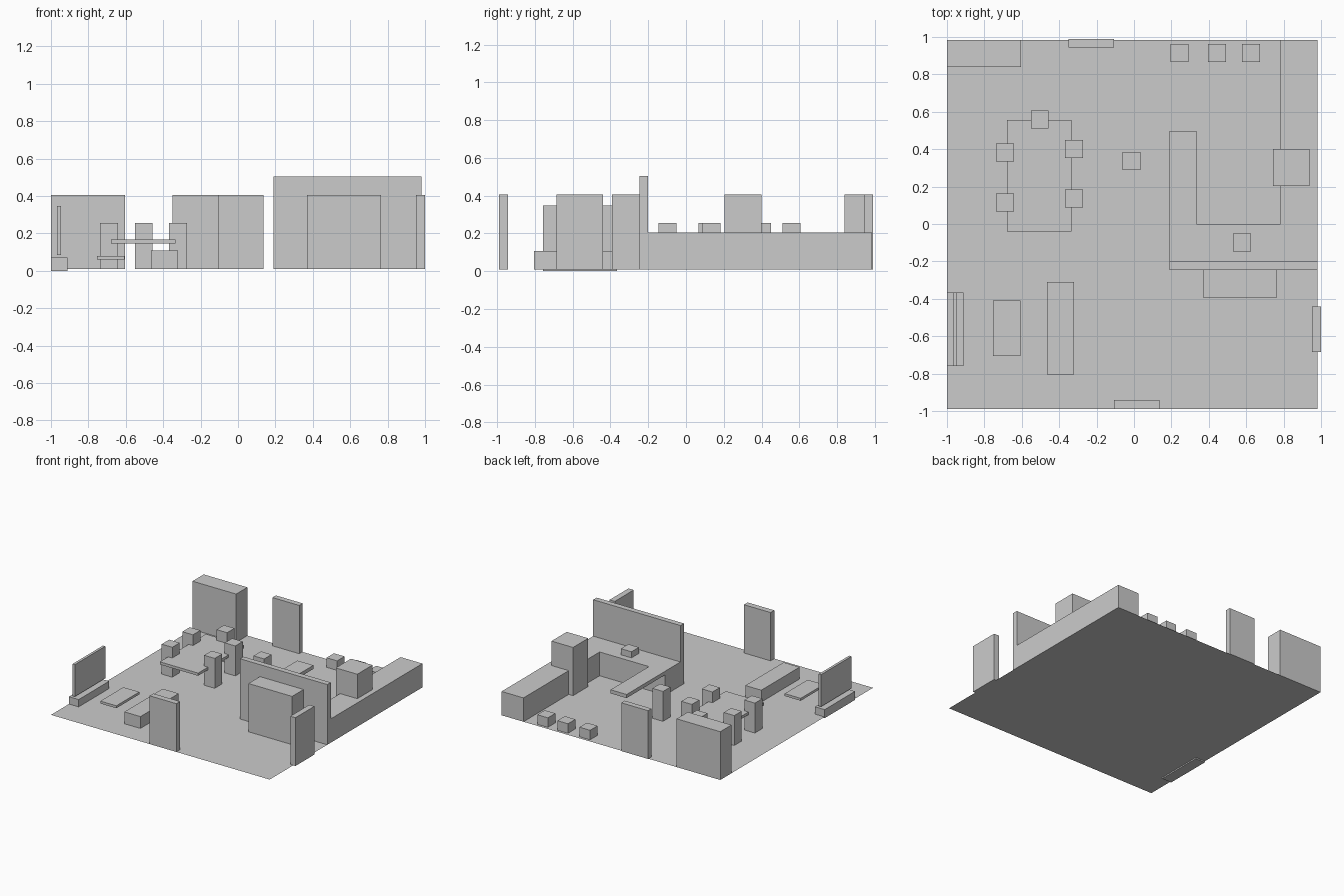
import bpy, bmesh

if "Cube" in bpy.data.objects:
    bpy.data.objects.remove(bpy.data.objects["Cube"])

F = 0.01  # floor level


def prism(name, pts, z0, z1):
    """Extrude a counter-clockwise footprint from z0 to z1."""
    bm = bmesh.new()
    face = bm.faces.new([bm.verts.new((x, y, z0)) for x, y in pts])
    if z1 > z0:
        ext = bmesh.ops.extrude_face_region(bm, geom=[face], use_keep_orig=True)
        for v in ext["geom"]:
            if isinstance(v, bmesh.types.BMVert):
                v.co.z = z1
        bmesh.ops.recalc_face_normals(bm, faces=bm.faces)
    me = bpy.data.meshes.new(name)
    bm.to_mesh(me)
    bm.free()
    ob = bpy.data.objects.new(name, me)
    bpy.context.collection.objects.link(ob)
    return ob


def box(name, x0, x1, y0, y1, z0, z1):
    return prism(name, [(x0, y0), (x1, y0), (x1, y1), (x0, y1)], z0, z1)


def small_box(name, x, y, z0, z1, w=0.096):
    return box(name, x - w / 2, x + w / 2, y - w / 2, y + w / 2, z0, z1)


# Floor sheet
box("floor", -1, 0.98, -0.99, 0.985, F, F)

# Doors
box("back_door", -0.35, -0.107, 0.945, 0.99, F, 0.405)
box("front_door", -0.107, 0.135, -0.99, -0.942, F, 0.405)
box("side_door", 0.953, 1.0, -0.685, -0.44, F, 0.405)

# Cupboards and partition wall
box("corner_wardrobe", -1, -0.605, 0.84, 0.985, F, 0.405)
box("wall_wardrobe", 0.37, 0.765, -0.393, -0.245, F, 0.405)
box("partition_wall", 0.19, 0.98, -0.245, -0.20, F, 0.503)

# Kitchen: L-shaped counter, overhanging bar top, fridge, small appliance
prism("kitchen_counter", [(0.19, -0.20), (0.98, -0.20), (0.98, 0.985), (0.782, 0.985),
                          (0.782, 0), (0.19, 0)], F, 0.205)
box("bar_top", 0.19, 0.335, 0, 0.497, 0.175, 0.205)
box("fridge", 0.743, 0.938, 0.203, 0.4, F, 0.405)
small_box("counter_appliance", 0.577, -0.098, 0.205, 0.255)

# Dining table and chairs
box("dining_table", -0.68, -0.333, -0.04, 0.555, 0.145, 0.167)
for i, (x, y) in enumerate([(-0.504, 0.558), (-0.69, 0.382), (-0.69, 0.115),
                            (-0.32, 0.402), (-0.32, 0.136)]):
    small_box(f"dining_chair_{i + 1}", x, y, F, 0.255)
small_box("bar_stool", -0.014, 0.338, F, 0.255)

# Bins along the back wall
for i, x in enumerate((0.243, 0.443, 0.625)):
    small_box(f"bin_{i + 1}", x, 0.914, F, 0.088)

# Living area
box("screen_stand", -1, -0.912, -0.758, -0.365, 0, 0.07)
box("screen", -0.967, -0.946, -0.758, -0.365, 0.085, 0.347)
box("coffee_table", -0.753, -0.608, -0.705, -0.408, 0.06, 0.08)
box("sofa", -0.465, -0.32, -0.805, -0.31, F, 0.107)
